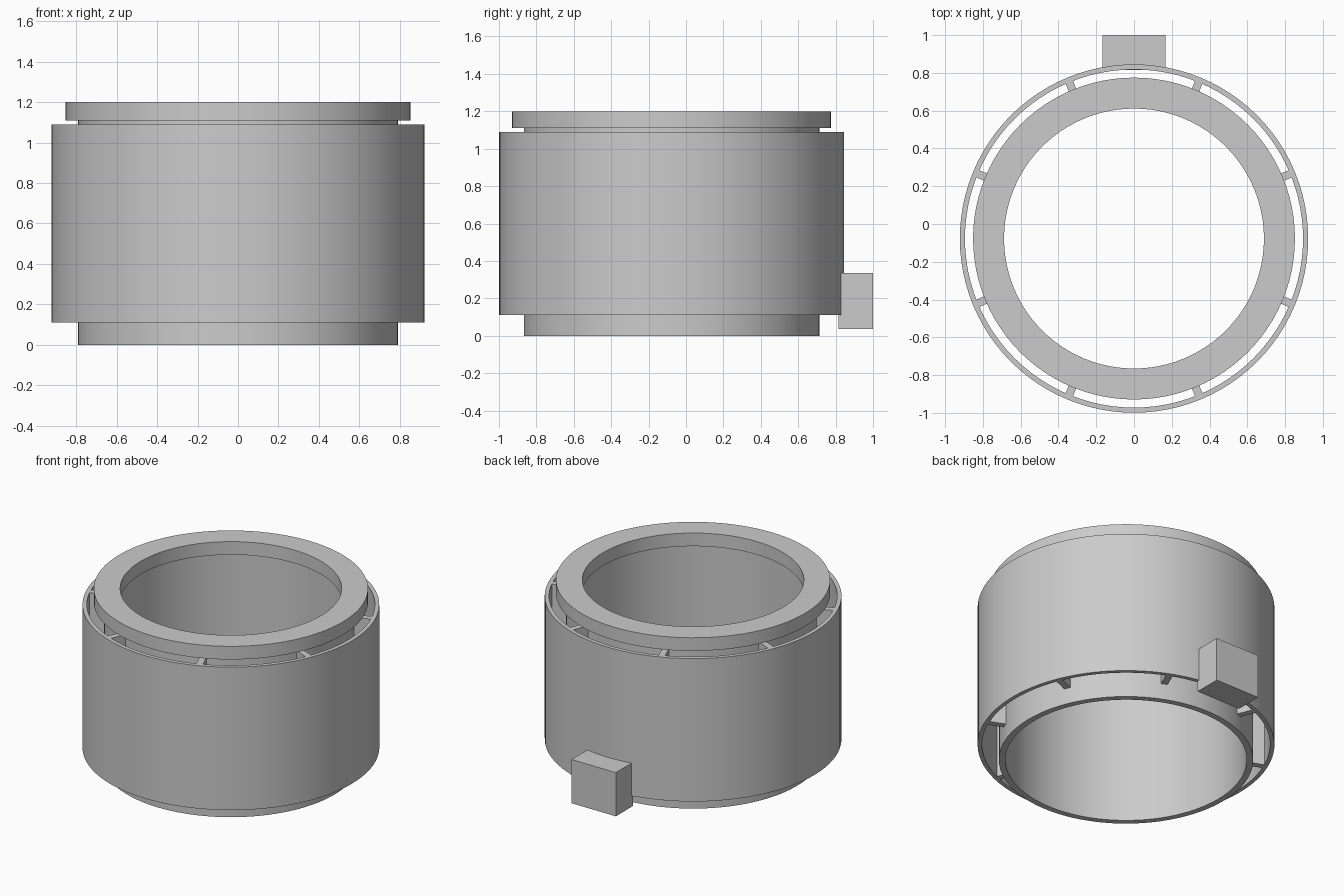
import bpy
import bmesh
import math
from mathutils import Matrix, Vector

if "Cube" in bpy.data.objects:
    bpy.data.objects.remove(bpy.data.objects["Cube"])

AXIS_Y = -0.077
SEGMENTS = 96
SHELL_BOTTOM, SHELL_TOP = 0.11, 1.09

grey = bpy.data.materials.new("plain grey")
grey.use_nodes = True
colour = (0.6, 0.6, 0.6, 1)
grey.diffuse_color = colour
grey.node_tree.nodes["Principled BSDF"].inputs["Base Color"].default_value = colour


def add_object(name, bm, smooth=False):
    bmesh.ops.recalc_face_normals(bm, faces=bm.faces)
    mesh = bpy.data.meshes.new(name)
    bm.to_mesh(mesh)
    bm.free()
    mesh.materials.append(grey)
    obj = bpy.data.objects.new(name, mesh)
    bpy.context.collection.objects.link(obj)
    if smooth:
        bpy.ops.object.select_all(action="DESELECT")
        obj.select_set(True)
        bpy.context.view_layer.objects.active = obj
        bpy.ops.object.shade_smooth_by_angle(angle=math.radians(30))
    return obj


def add_ring(name, inner, outer, bottom, top):
    """Spin a rectangular section around the vertical axis."""
    bm = bmesh.new()
    corners = [(inner, bottom), (outer, bottom), (outer, top), (inner, top)]
    verts = [bm.verts.new((r, 0, z)) for r, z in corners]
    edges = [bm.edges.new((verts[i], verts[(i + 1) % 4])) for i in range(4)]
    bmesh.ops.spin(bm, geom=verts + edges, axis=(0, 0, 1), cent=(0, 0, 0),
                   angle=math.tau, steps=SEGMENTS, use_merge=True)
    bmesh.ops.remove_doubles(bm, verts=bm.verts, dist=0.0001)
    obj = add_object(name, bm, smooth=True)
    obj.location.y = AXIS_Y
    return obj


def add_box(bm, low, high, turn=Matrix()):
    low, high = Vector(low), Vector(high)
    place = Matrix.Translation((low + high) / 2) @ Matrix.Diagonal((*(high - low), 1))
    bmesh.ops.create_cube(bm, size=1, matrix=turn @ place)


# Concentric sleeves and top collar
add_ring("inner_tube", 0.75, 0.79, 0, 1.11)
add_ring("outer_shell", 0.895, 0.922, SHELL_BOTTOM, SHELL_TOP)
add_ring("top_collar", 0.688, 0.852, 1.11, 1.2)

# Eight ribs holding the shell off the tube
ribs = bmesh.new()
for i in range(8):
    turn = Matrix.Rotation(math.tau * (i + 0.5) / 8, 4, "Z")
    add_box(ribs, (0.785, -0.021, SHELL_BOTTOM), (0.9, 0.021, SHELL_TOP), turn)
add_object("spacer_ribs", ribs).location.y = AXIS_Y

# Block on the back of the shell
block = bmesh.new()
add_box(block, (-0.168, 0.815, 0.035), (0.168, 1, 0.335))
add_object("rear_block", block)
